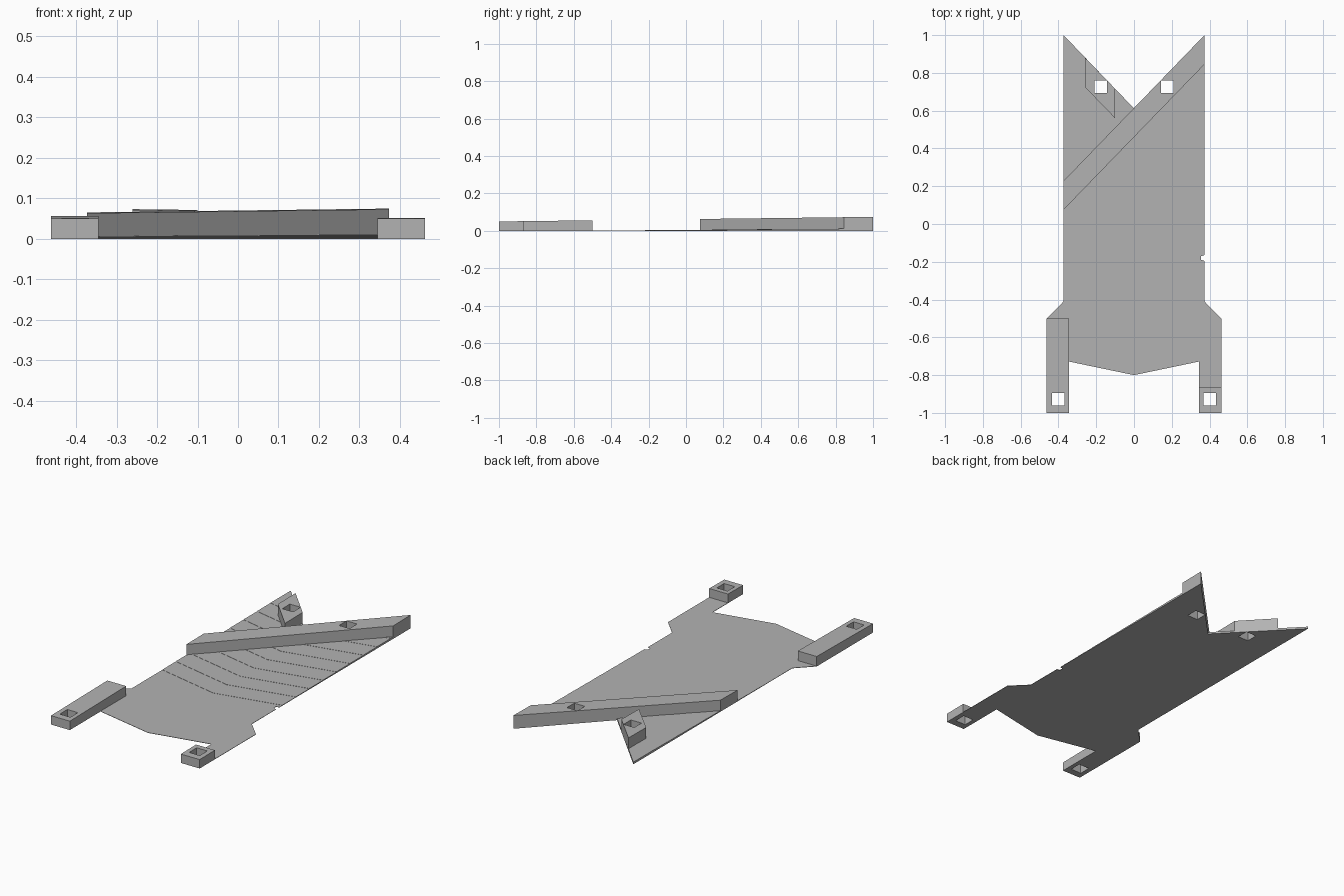
import bpy, bmesh

cube = bpy.data.objects.get("Cube")
if cube:
    bpy.data.objects.remove(cube, do_unlink=True)

grey = bpy.data.materials.new("mid_grey")
grey.use_nodes = True
COLOUR = (0.45, 0.45, 0.45, 1)
grey.diffuse_color = COLOUR
grey.node_tree.nodes["Principled BSDF"].inputs["Base Color"].default_value = COLOUR

W = 0.373      # half width of the plate
LEG = 0.462    # outer edge of the front legs
INNER = 0.345  # inner edge of the front legs
VEE = 0.612    # bottom of the rear notch
BASE = 0.002   # thickness of the thinnest sheet
STEP = 0.0011  # rise of each terrace


def prism(name, outline, bottom, top):
    """Extrude an outline; top may be a height or a function of y."""
    height = top if callable(top) else lambda y: top
    bm = bmesh.new()
    low = [bm.verts.new((x, y, bottom)) for x, y in outline]
    high = [bm.verts.new((x, y, height(y))) for x, y in outline]
    bm.faces.new(low[::-1])
    bm.faces.new(high)
    n = len(outline)
    for i in range(n):
        j = (i + 1) % n
        bm.faces.new((low[i], low[j], high[j], high[i]))
    bmesh.ops.recalc_face_normals(bm, faces=bm.faces[:])
    mesh = bpy.data.meshes.new(name)
    bm.to_mesh(mesh)
    bm.free()
    mesh.materials.append(grey)
    obj = bpy.data.objects.new(name, mesh)
    bpy.context.collection.objects.link(obj)
    return obj


def rail_top(y):
    return 0.05 + 0.0123 * (y + 1)


def box(x0, x1, y0, y1):
    return [(x0, y0), (x1, y0), (x1, y1), (x0, y1)]


parts = []

# Base sheet: left half mirrored to the right, with a small nick on one side
half = [(-W, 1), (-W, -0.41), (-LEG, -0.5), (-LEG, -1), (-INNER, -1), (-INNER, -0.728)]
nick = [(W, -0.195), (0.355, -0.19), (0.355, -0.17), (W, -0.165)]
right = [(-x, y) for x, y in reversed(half)]
outline = half + [(0, -0.8)] + right[:-1] + nick + right[-1:] + [(0, VEE)]
parts.append(prism("base_sheet", outline, 0, BASE))

# Chevron terraces that thicken the sheet towards the rear
slope = 0.216
vee_slope = (1 - VEE) / W
for i in range(9):
    y0 = -0.22 + 0.12 * i
    z = BASE + STEP * i
    edge = y0 + slope * W
    if y0 < VEE - 0.01:
        shape = [(-W, edge), (0, y0), (W, edge), (W, 1), (0, VEE), (-W, 1)]
        parts.append(prism(f"terrace_{i + 1}", shape, z, z + STEP))
    else:
        t = (y0 - VEE) / (vee_slope - slope)
        for side, label in ((-1, "right"), (1, "left")):
            wing = [(side * t, y0 + slope * t), (side * W, edge), (side * W, 1)]
            parts.append(prism(f"terrace_{i + 1}_{label}", wing, z, z + STEP))

# Raised rails and mounting blocks
rails = {
    "front_right_rail": box(-LEG, -INNER, -1, -0.5),
    "front_left_block": box(INNER, LEG, -1, -0.865),
    "diagonal_rail": [(-W, 0.075), (W, 0.845), (W, 1), (-W, 0.228)],
    "rear_right_block": [(-0.26, 0.725), (-0.1, 0.56), (-0.1, 0.716), (-0.26, 0.882)],
}
for name, shape in rails.items():
    parts.append(prism(name, shape, 0.0005, rail_top))

# Square mounting holes through every layer
R = 0.033
for hx, hy in ((-0.402, -0.927), (0.402, -0.927), (-0.177, 0.727), (0.175, 0.727)):
    cutter = prism("hole_cutter", box(hx - R, hx + R, hy - R, hy + R), -0.1, 0.2)
    cutter.hide_render = True
    for part in parts:
        xs = [v.co.x for v in part.data.vertices]
        ys = [v.co.y for v in part.data.vertices]
        if min(xs) > hx + R or max(xs) < hx - R or min(ys) > hy + R or max(ys) < hy - R:
            continue
        mod = part.modifiers.new("hole", "BOOLEAN")
        mod.operation = "DIFFERENCE"
        mod.solver = "EXACT"
        mod.object = cutter
        bpy.context.view_layer.objects.active = part
        bpy.ops.object.modifier_apply(modifier=mod.name)
    bpy.data.objects.remove(cutter, do_unlink=True)
